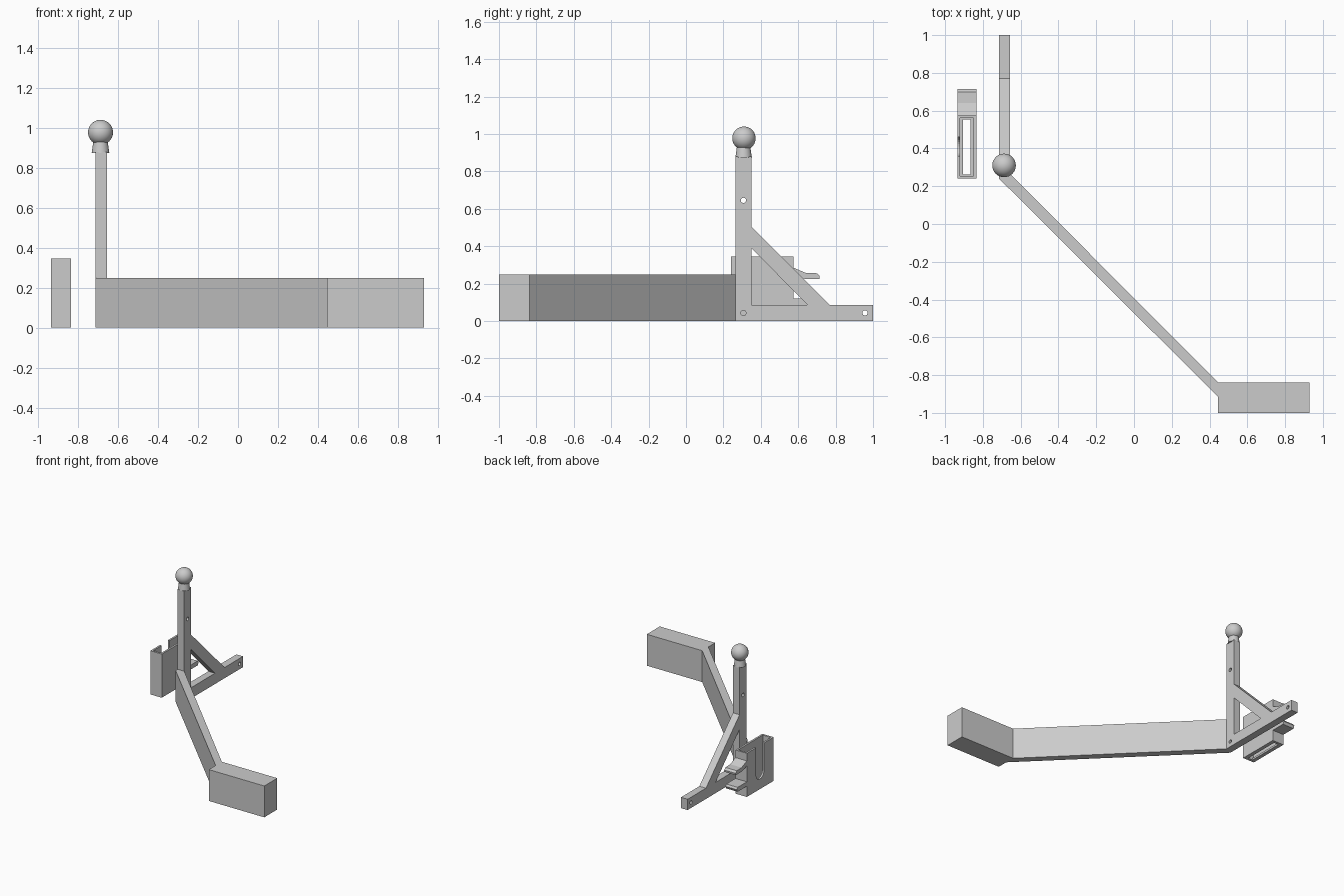
import bpy, bmesh, math
from mathutils import Vector

cube = bpy.data.objects.get("Cube")
if cube:
    bpy.data.objects.remove(cube, do_unlink=True)

grey = bpy.data.materials.new("light grey")
grey.use_nodes = True
GREY = (0.6, 0.6, 0.6, 1)
grey.diffuse_color = GREY
grey.node_tree.nodes["Principled BSDF"].inputs["Base Color"].default_value = GREY


def finish(name, bm):
    bmesh.ops.recalc_face_normals(bm, faces=bm.faces)
    mesh = bpy.data.meshes.new(name)
    bm.to_mesh(mesh)
    bm.free()
    mesh.materials.append(grey)
    obj = bpy.data.objects.new(name, mesh)
    bpy.context.collection.objects.link(obj)
    return obj


def prism(name, axis, lo, hi, *loops):
    """Extrude an outline, with optional holes, along x or z."""
    bm = bmesh.new()
    for loop in loops:
        verts = [bm.verts.new((lo, a, b) if axis == "x" else (a, b, lo)) for a, b in loop]
        for i, v in enumerate(verts):
            bm.edges.new((verts[i - 1], v))
    bmesh.ops.triangle_fill(bm, edges=bm.edges[:], use_beauty=True)
    ext = bmesh.ops.extrude_face_region(bm, geom=bm.faces[:], use_keep_orig=True)
    step = Vector((hi - lo, 0, 0)) if axis == "x" else Vector((0, 0, hi - lo))
    bmesh.ops.translate(bm, vec=step, verts=[g for g in ext["geom"] if isinstance(g, bmesh.types.BMVert)])
    return finish(name, bm)


def rect(a0, a1, b0, b1):
    return [(a0, b0), (a1, b0), (a1, b1), (a0, b1)]


def arc(a, b, r, start, end, n):
    return [(a + r * math.cos(start + (end - start) * i / n),
             b + r * math.sin(start + (end - start) * i / n)) for i in range(n + 1)]


def circle(a, b, r=0.014):
    return arc(a, b, r, 0, math.tau, 20)[:-1]


# Post, diagonal brace and foot in one plate, with pin holes
prism("post_frame", "x", -0.714, -0.656,
      [(0.265, 0), (1, 0), (1, 0.085), (0.77, 0.085), (0.35, 0.505), (0.35, 0.88), (0.265, 0.88)],
      [(0.35, 0.085), (0.65, 0.085), (0.35, 0.39)],
      circle(0.307, 0.645), circle(0.307, 0.043), circle(0.957, 0.043))

# Long angled arm and end block
prism("arm", "z", 0, 0.248,
      [(-0.714, 0.24), (0.445, -0.915), (0.445, -0.838), (-0.657, 0.266), (-0.714, 0.266)])
prism("end_block", "z", 0, 0.248, rect(0.445, 0.93, -1, -0.838))

# Round collar and ball on top of the post
bm = bmesh.new()
bmesh.ops.create_cone(bm, cap_ends=True, segments=32, radius1=0.044, radius2=0.036, depth=0.055)
collar = finish("collar", bm)
collar.location = (-0.688, 0.308, 0.9025)
bm = bmesh.new()
bmesh.ops.create_uvsphere(bm, u_segments=32, v_segments=20, radius=0.0625)
ball = finish("ball", bm)
ball.location = (-0.688, 0.31, 0.977)
for obj in (collar, ball):
    bpy.ops.object.select_all(action="DESELECT")
    obj.select_set(True)
    bpy.context.view_layer.objects.active = obj
    bpy.ops.object.shade_smooth_by_angle()

# Hollow holder beside the post, open at the top
X0, X1, Y0, Y1, TOP, WALL = -0.935, -0.835, 0.24, 0.575, 0.345, 0.015
slot = [(0.46, TOP)] + arc(0.41, 0.13, 0.05, 0, -math.pi, 12) + [(0.36, TOP)]
prism("holder_slotted_wall", "x", X0, X0 + WALL,
      [(Y0, TOP), (Y0, 0), (Y1, 0), (Y1, TOP)] + slot)
prism("holder_plain_wall", "x", X1 - WALL, X1, rect(Y0, Y1, 0, TOP))
for name, y in (("front", Y0), ("back", Y1 - WALL)):
    prism("holder_" + name + "_wall", "z", 0, TOP, rect(X0 + WALL, X1 - WALL, y, y + WALL))
prism("holder_floor", "z", 0, WALL,
      rect(X0 + WALL, X1 - WALL, Y0 + WALL, Y1 - WALL),
      rect(-0.905, -0.865, 0.262, 0.553))

# Latch hook and lower ledge at the back of the holder
prism("latch_hook", "x", X0, X1,
      [(Y1, 0.285), (0.64, 0.257), (0.70, 0.255), (0.715, 0.24), (0.713, 0.225), (0.635, 0.225), (Y1, 0.245)])
prism("lower_ledge", "x", X0, X1,
      [(Y1, 0.085), (0.69, 0.085), (0.70, 0.105), (0.69, 0.12), (Y1, 0.12)])
